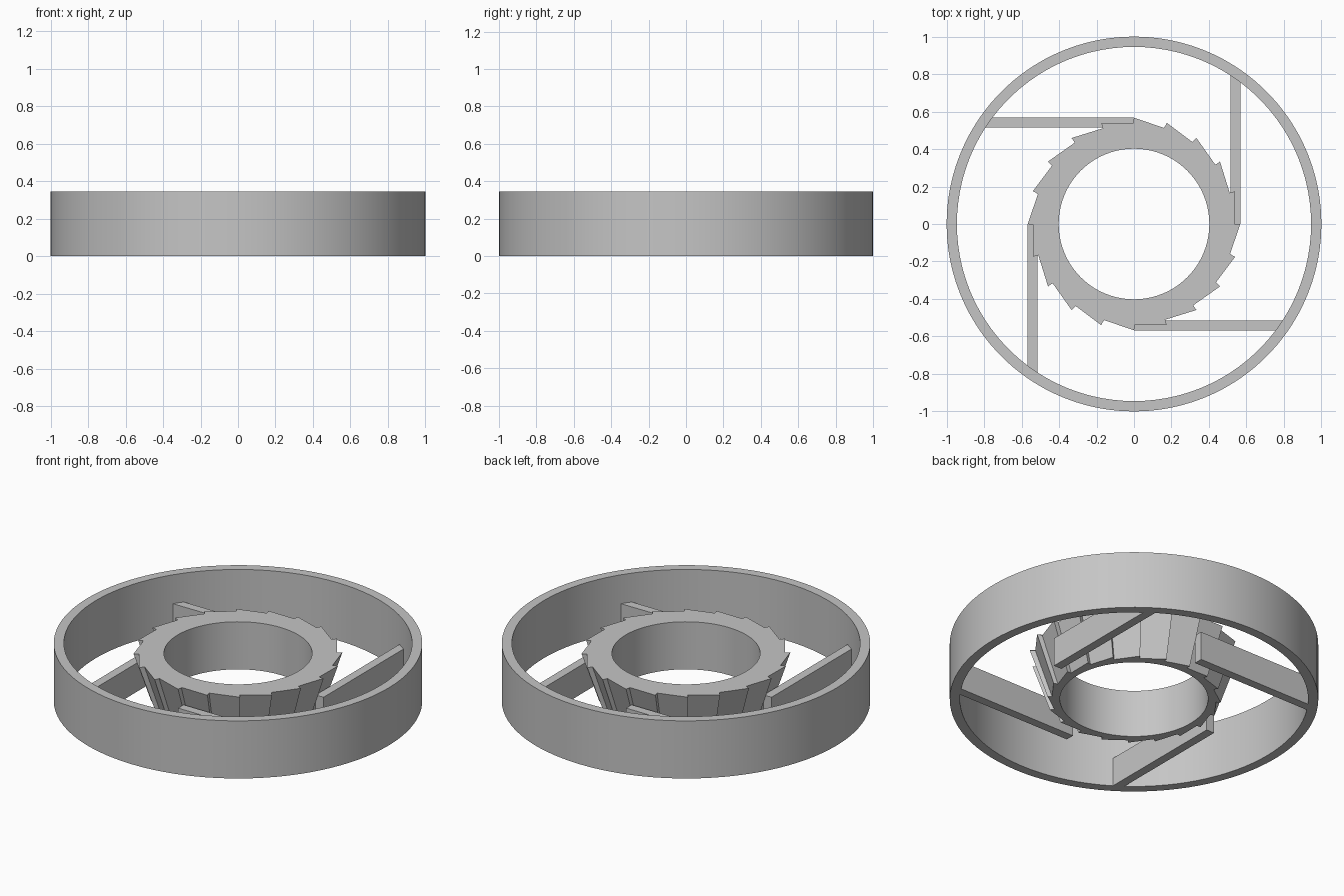
import bpy
import bmesh
from math import cos, sin, pi, radians
from mathutils import Matrix, Vector

cube = bpy.data.objects.get("Cube")
if cube:
    bpy.data.objects.remove(cube, do_unlink=True)

grey = bpy.data.materials.new("plain grey")
grey.use_nodes = True
grey.diffuse_color = (0.56, 0.56, 0.56, 1)
grey.node_tree.nodes["Principled BSDF"].inputs["Base Color"].default_value = grey.diffuse_color

RING_HEIGHT, HUB_HEIGHT, SPOKE_HEIGHT = 0.345, 0.285, 0.172
TIP, VALLEY, HOLE = 0.567, 0.537, 0.402
TEETH, STEPS = 20, 4


def finish(name, bm):
    bmesh.ops.recalc_face_normals(bm, faces=bm.faces)
    mesh = bpy.data.meshes.new(name)
    bm.to_mesh(mesh)
    bm.free()
    mesh.materials.append(grey)
    obj = bpy.data.objects.new(name, mesh)
    bpy.context.collection.objects.link(obj)
    return obj


def smooth(obj):
    bpy.ops.object.select_all(action="DESELECT")
    obj.select_set(True)
    bpy.context.view_layer.objects.active = obj
    bpy.ops.object.shade_smooth_by_angle(angle=radians(20))


def polar(radius, angle):
    return Vector((radius * cos(angle), radius * sin(angle)))


def circle(radius, count):
    return [polar(radius, -2 * pi * i / count) for i in range(count)]


def tube(name, outer, inner, height, base_scale=1):
    """Closed band between two outlines; base_scale shrinks the outer one at the bottom."""
    bm = bmesh.new()
    loops = [[bm.verts.new((p.x * s, p.y * s, z)) for p in outline]
             for outline, s, z in ((outer, base_scale, 0), (outer, 1, height),
                                   (inner, 1, height), (inner, 1, 0))]
    n = len(outer)
    for k in range(4):
        a, b = loops[k], loops[(k + 1) % 4]
        for i in range(n):
            j = (i + 1) % n
            bm.faces.new((a[i], a[j], b[j], b[i]))
    smooth(finish(name, bm))


# Outer ring
tube("outer_ring", circle(1, 100), circle(0.945, 100), RING_HEIGHT)

# Ratchet hub: each tooth slopes clockwise from tip to valley, and tapers downward
pitch = 2 * pi / TEETH
teeth = []
for i in range(TEETH):
    tip = polar(TIP, -i * pitch)
    valley = polar(VALLEY, -(i + 1) * pitch)
    teeth += [tip.lerp(valley, k / (STEPS - 1)) for k in range(STEPS)]
tube("ratchet_hub", teeth, circle(HOLE, TEETH * STEPS), HUB_HEIGHT, 0.83)

# Four tangential spokes
for i, side in enumerate(("left", "back", "right", "front")):
    bm = bmesh.new()
    place = (Matrix.Rotation(i * pi / 2, 4, "Z")
             @ Matrix.Translation((0.541, 0.4, SPOKE_HEIGHT / 2))
             @ Matrix.Diagonal((0.052, 0.8, SPOKE_HEIGHT, 1)))
    bmesh.ops.create_cube(bm, size=1, matrix=place)
    finish(side + "_spoke", bm)
